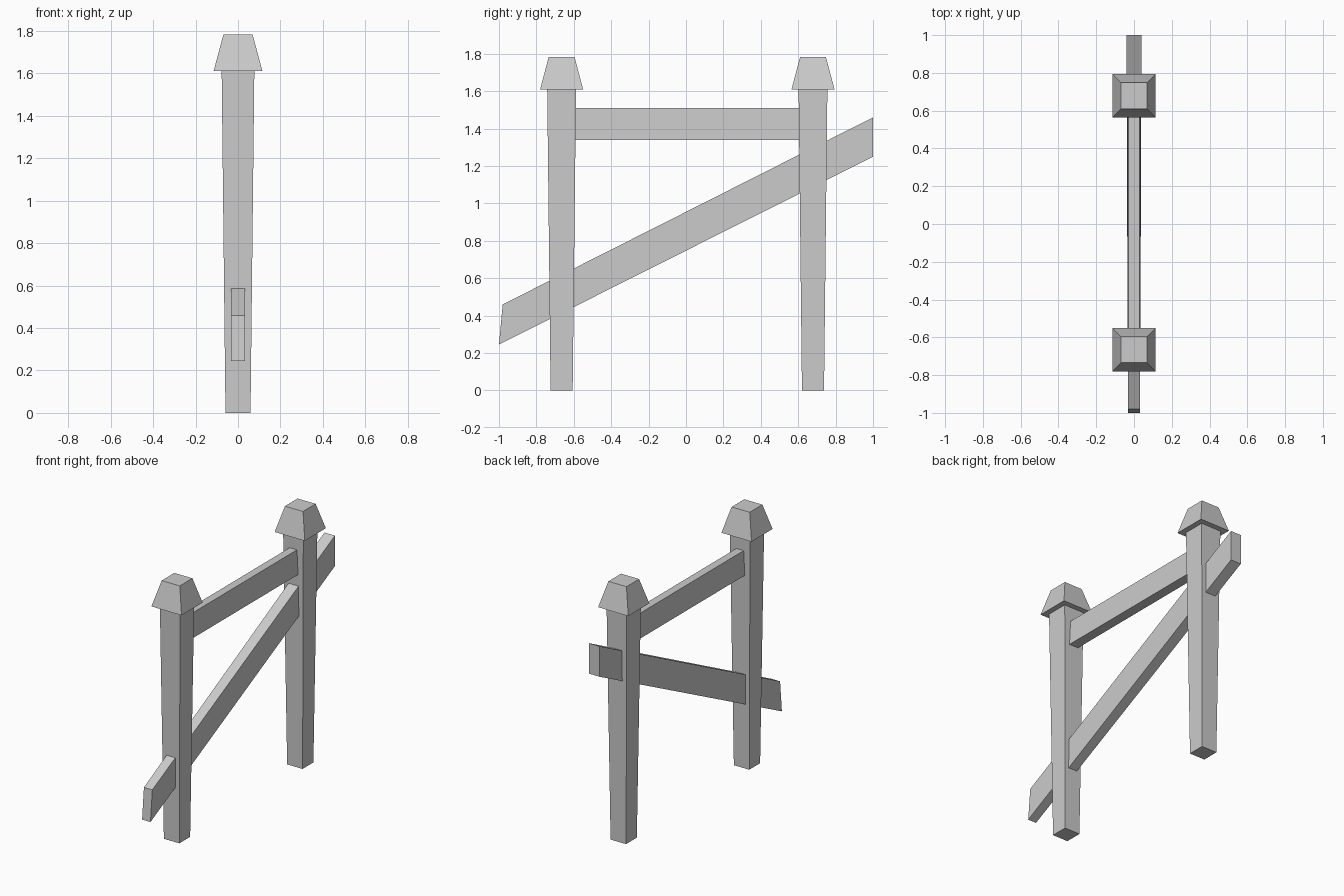
import bpy

if "Cube" in bpy.data.objects:
    bpy.data.objects.remove(bpy.data.objects["Cube"])


def loft(name, ring_a, ring_b):
    """Closed solid between two matching four-point rings."""
    n = len(ring_a)
    faces = [tuple(reversed(range(n))), tuple(range(n, 2 * n))]
    faces += [(i, (i + 1) % n, n + (i + 1) % n, n + i) for i in range(n)]
    mesh = bpy.data.meshes.new(name)
    mesh.from_pydata(ring_a + ring_b, [], faces)
    obj = bpy.data.objects.new(name, mesh)
    bpy.context.collection.objects.link(obj)
    return obj


def square(y, z, half):
    return [(sx * half, y + sy * half, z)
            for sx, sy in ((-1, -1), (1, -1), (1, 1), (-1, 1))]


def rail_end(y_low, z_low, half_low, y_high, z_high, half_high):
    return [(half_low, y_low, z_low), (-half_low, y_low, z_low),
            (-half_high, y_high, z_high), (half_high, y_high, z_high)]


# Tapered posts with flared caps
for side, y in (("front", -0.665), ("back", 0.679)):
    loft(side + "_post", square(y, 0, 0.059), square(y, 1.612, 0.077))
    loft(side + "_post_cap", square(y, 1.61, 0.115), square(y, 1.783, 0.069))

# Level upper rail, slightly narrower along its top edge
loft("upper_rail",
     rail_end(-0.66, 1.34, 0.035, -0.66, 1.51, 0.028),
     rail_end(0.67, 1.34, 0.035, 0.67, 1.51, 0.028))

# Fallen diagonal rail running through both posts
loft("slanted_rail",
     rail_end(-1.0, 0.245, 0.032, -0.98, 0.46, 0.032),
     rail_end(1.0, 1.25, 0.04, 1.0, 1.46, 0.04))

# Consistent outward normals
import bmesh
for obj in bpy.context.collection.objects:
    bm = bmesh.new()
    bm.from_mesh(obj.data)
    bmesh.ops.recalc_face_normals(bm, faces=bm.faces)
    bm.to_mesh(obj.data)
    bm.free()
